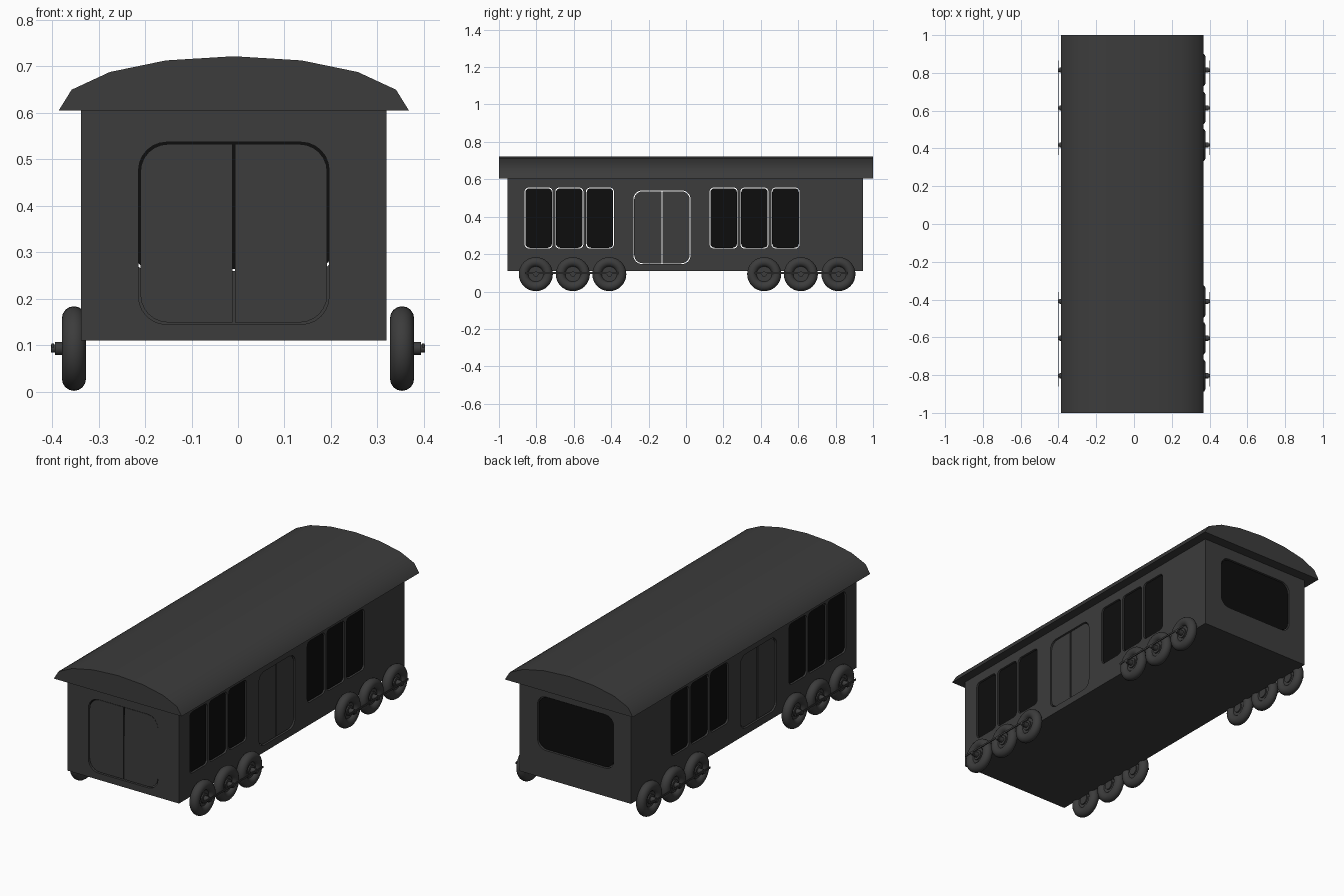
import bpy, bmesh, math
from mathutils import Matrix

if "Cube" in bpy.data.objects:
    bpy.data.objects.remove(bpy.data.objects["Cube"])

CX = -0.009                                # body centre line
X0, X1, Y0, Y1 = -0.338, 0.32, -0.954, 0.946
Z0, Z1, WALL, GAP = 0.11, 0.61, 0.014, 0.004


def material(name, v):
    m = bpy.data.materials.new(name)
    m.diffuse_color = (v, v, v, 1)
    m.use_nodes = True
    m.node_tree.nodes["Principled BSDF"].inputs["Base Color"].default_value = m.diffuse_color
    return m


PAINT = material("dark_grey", 0.045)
GLASS = material("dark_glass", 0.004)


def finish(bm, name, mat=PAINT, smooth=False):
    me = bpy.data.meshes.new(name)
    bm.to_mesh(me)
    bm.free()
    ob = bpy.data.objects.new(name, me)
    bpy.context.collection.objects.link(ob)
    me.materials.append(mat)
    if smooth:
        bpy.ops.object.select_all(action='DESELECT')
        ob.select_set(True)
        bpy.context.view_layer.objects.active = ob
        bpy.ops.object.shade_smooth_by_angle(angle=math.radians(40))
    return ob


def add_box(bm, a, b):
    size = [q - p for p, q in zip(a, b)]
    mid = [(p + q) / 2 for p, q in zip(a, b)]
    mat = Matrix.Translation(mid) @ Matrix.Diagonal((*size, 1))
    return bmesh.ops.create_cube(bm, size=1, matrix=mat)["verts"]


def prism(bm, pts, axis, d0, d1):
    """Extrude a (u, z) outline along the x or y axis."""
    def at(u, z, d):
        return (d, u, z) if axis == 'x' else (u, d, z)
    f = bm.faces.new([bm.verts.new(at(u, z, d0)) for u, z in pts])
    g = bm.faces.new([bm.verts.new(at(u, z, d1)) for u, z in reversed(pts)])
    va, vb = list(f.verts), list(g.verts)[::-1]
    n = len(pts)
    sides = [bm.faces.new((va[(i + 1) % n], va[i], vb[i], vb[(i + 1) % n])) for i in range(n)]
    bmesh.ops.recalc_face_normals(bm, faces=[f, g] + sides)


def rounded(u0, u1, z0, z1, rl, rr, seg=6):
    """Rounded rectangle with separate left and right corner radii."""
    pts = []
    for cx, cz, r, start in ((u1 - rr, z1 - rr, rr, 0), (u0 + rl, z1 - rl, rl, 90),
                             (u0 + rl, z0 + rl, rl, 180), (u1 - rr, z0 + rr, rr, 270)):
        steps = seg if r > 0 else 0
        for i in range(steps + 1):
            t = math.radians(start + 90 * i / max(steps, 1))
            pts.append((cx + r * math.cos(t), cz + r * math.sin(t)))
    return pts


# opening sizes: u0, u1, z0, z1, corner radius
side_windows = [(u, u + 0.15, 0.23, 0.556, 0.022)
                for u in (-0.863, -0.699, -0.535, 0.126, 0.291, 0.457)]
side_door = (-0.281, 0.024, 0.147, 0.54, 0.045)
front_door = (-0.214, 0.196, 0.145, 0.537, 0.06)
back_window = (-0.236, 0.213, 0.26, 0.545, 0.05)

# hollow body
bm = bmesh.new()
add_box(bm, (X0, Y0, Z0), (X1, Y1, Z1))
inner = add_box(bm, (X0 + WALL, Y0 + WALL, Z0 + WALL), (X1 - WALL, Y1 - WALL, Z1 - WALL / 2))
bmesh.ops.reverse_faces(bm, faces=list({f for v in inner for f in v.link_faces}))
body = finish(bm, "carriage_body")

# cut the openings
bm = bmesh.new()
for u0, u1, z0, z1, r in side_windows + [side_door]:
    prism(bm, rounded(u0, u1, z0, z1, r, r), 'x', -0.6, 0.6)
for (u0, u1, z0, z1, r), y in ((front_door, Y0), (back_window, Y1)):
    prism(bm, rounded(u0, u1, z0, z1, r, r), 'y', y - 0.05, y + 0.05)
cutter = finish(bm, "opening_cutter")
cutter.hide_render = True
mod = body.modifiers.new("openings", 'BOOLEAN')
mod.operation, mod.solver, mod.object = 'DIFFERENCE', 'EXACT', cutter
bpy.context.view_layer.objects.active = body
bpy.ops.object.modifier_apply(modifier=mod.name)
bpy.data.objects.remove(cutter)


def panes(name, openings, axis, spans, mat, double=False):
    """Panels set into openings, leaving a thin gap all round."""
    bm = bmesh.new()
    for d0, d1 in spans:
        for u0, u1, z0, z1, r in openings:
            u0, u1, z0, z1 = u0 + GAP, u1 - GAP, z0 + GAP, z1 - GAP
            if double:
                m = (u0 + u1) / 2
                prism(bm, rounded(u0, m - 0.003, z0, z1, r, 0), axis, d0, d1)
                prism(bm, rounded(m + 0.003, u1, z0, z1, 0, r), axis, d0, d1)
            else:
                prism(bm, rounded(u0, u1, z0, z1, r, r), axis, d0, d1)
    finish(bm, name, mat)


both = [(X1 - 0.013, X1 - 0.006), (X0 + 0.006, X0 + 0.013)]
panes("side_windows", side_windows, 'x', both, GLASS)
panes("side_doors", [side_door], 'x', both, PAINT, True)
panes("front_doors", [front_door], 'y', [(Y0 + 0.005, Y0 + 0.012)], PAINT, True)
panes("back_window", [back_window], 'y', [(Y1 - 0.013, Y1 - 0.006)], GLASS)

# arched roof
half = [(0.377, 0.605), (0.349, 0.65), (0.267, 0.688), (0.146, 0.713)]
profile = [(CX + x, z) for x, z in half] + [(CX, 0.722)] + [(CX - x, z) for x, z in half[::-1]]
bm = bmesh.new()
prism(bm, profile, 'y', -1, 1)
finish(bm, "roof", smooth=True)


def lathe(bm, profile, x, y, z, seg=32):
    """Spin a closed (x offset, radius) profile round the x axis."""
    rings = []
    for i in range(seg):
        t = 2 * math.pi * i / seg
        rings.append([bm.verts.new((x + a, y + r * math.cos(t), z + r * math.sin(t)))
                      for a, r in profile])
    n, faces = len(profile), []
    for i in range(seg):
        p, q = rings[i], rings[(i + 1) % seg]
        faces += [bm.faces.new((p[k], p[(k + 1) % n], q[(k + 1) % n], q[k])) for k in range(n)]
    bmesh.ops.recalc_face_normals(bm, faces=faces)


# wheels: tyre, hub and axle stub, three at each end of both sides
tyre = [(0.026 * math.cos(2 * math.pi * k / 16), 0.065 + 0.026 * math.sin(2 * math.pi * k / 16))
        for k in range(16)]
WZ = 0.093
for side, s in (("right", 1), ("left", -1)):
    bt, bh, br = bmesh.new(), bmesh.new(), bmesh.new()
    for y in (-0.803, -0.605, -0.41, 0.418, 0.614, 0.815):
        lathe(bt, tyre, s * 0.353, y, WZ)
        for radius, xa, xb in ((0.044, 0.343, 0.361), (0.026, 0.336, 0.368), (0.014, 0.336, 0.394),
                               (0.009, 0.39, 0.402)):
            rot = Matrix.Translation((s * (xa + xb) / 2, y, WZ)) @ Matrix.Rotation(math.pi / 2, 4, 'Y')
            bmesh.ops.create_cone(bh, cap_ends=True, segments=24, radius1=radius, radius2=radius,
                                  depth=xb - xa, matrix=rot)
    # thin rods linking each set of wheels
    for ya, yb in ((-0.86, -0.36), (0.365, 0.865)):
        xa, xb = sorted((s * 0.396, s * 0.401))
        add_box(br, (xa, ya, 0.095), (xb, yb, 0.104))
    finish(bt, side + "_tyres", smooth=True)
    finish(bh, side + "_hubs", smooth=True)
    finish(br, side + "_wheel_rods")
